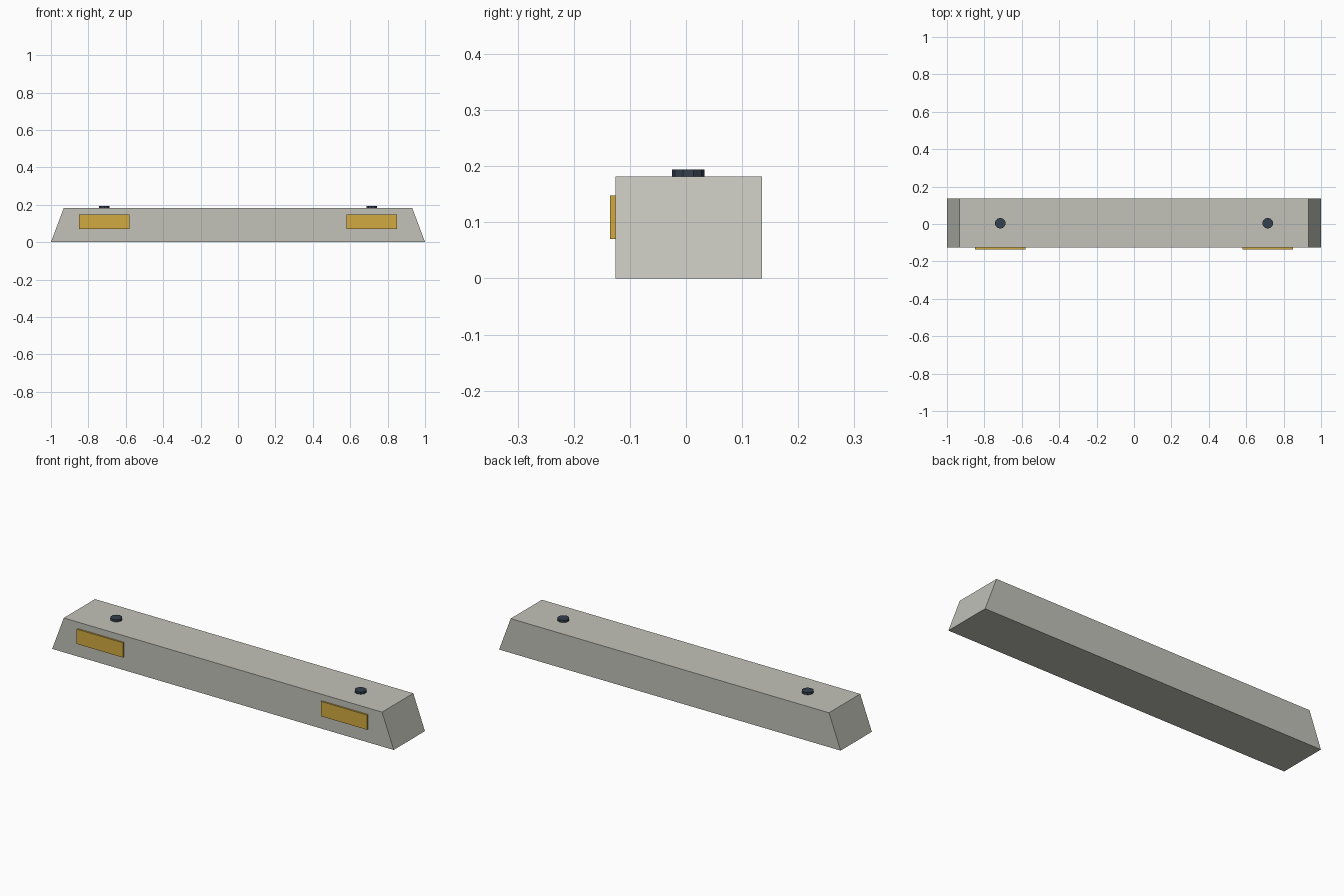
import bpy, bmesh

cube = bpy.data.objects.get("Cube")
if cube:
    bpy.data.objects.remove(cube, do_unlink=True)


def material(name, rgb):
    m = bpy.data.materials.new(name)
    m.use_nodes = True
    m.diffuse_color = (*rgb, 1)
    m.node_tree.nodes["Principled BSDF"].inputs["Base Color"].default_value = (*rgb, 1)
    return m


concrete = material("concrete grey", (0.54, 0.54, 0.49))
amber = material("amber reflector", (0.64, 0.40, 0.05))
steel = material("dark steel", (0.035, 0.052, 0.075))


def add_object(name, bm, mat):
    mesh = bpy.data.meshes.new(name)
    bmesh.ops.recalc_face_normals(bm, faces=bm.faces)
    bm.to_mesh(mesh)
    bm.free()
    mesh.materials.append(mat)
    obj = bpy.data.objects.new(name, mesh)
    bpy.context.collection.objects.link(obj)
    return obj


def box(lo, hi):
    bm = bmesh.new()
    bmesh.ops.create_cube(bm, size=1)
    for v in bm.verts:
        v.co = [lo[i] if v.co[i] < 0 else hi[i] for i in range(3)]
    return bm


# Kerb body: a block whose ends slope inward toward the top
FRONT, BACK, TOP = -0.126, 0.135, 0.182
body = box((-1, FRONT, 0), (1, BACK, TOP))
for v in body.verts:
    if v.co.z > 0:
        v.co.x *= 0.932
add_object("kerb_body", body, concrete)

# Reflector plates on the front and bolt heads on top, one pair per end
for side, s in (("left", 1), ("right", -1)):
    x0, x1 = sorted((s * 0.58, s * 0.85))
    add_object(side + "_reflector",
               box((x0, -0.135, 0.07), (x1, FRONT, 0.148)), amber)

    bolt = bmesh.new()
    bmesh.ops.create_cone(bolt, cap_ends=True, segments=10,
                          radius1=0.029, radius2=0.029, depth=0.024)
    obj = add_object(side + "_bolt", bolt, steel)
    obj.location = (s * 0.715, 0.004, TOP)
